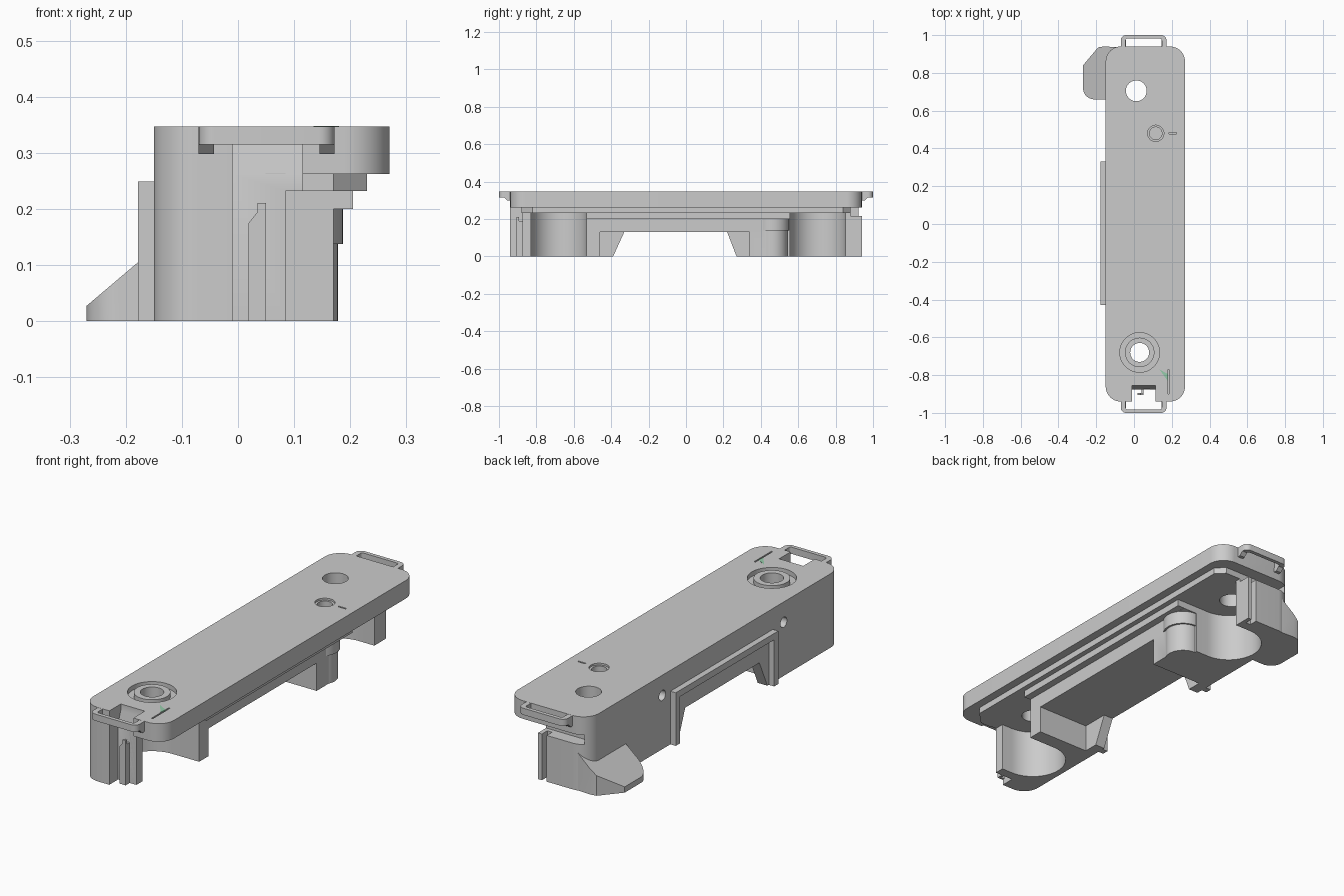
import bpy, bmesh, math
from mathutils import Vector

if "Cube" in bpy.data.objects:
    bpy.data.objects.remove(bpy.data.objects["Cube"])


def finish(name, bm):
    bmesh.ops.recalc_face_normals(bm, faces=bm.faces)
    me = bpy.data.meshes.new(name)
    bm.to_mesh(me)
    bm.free()
    ob = bpy.data.objects.new(name, me)
    bpy.context.collection.objects.link(ob)
    return ob


def prism(name, pts, lo, hi, axis='z'):
    """Extrude a 2D outline along z (xy outline), x (yz outline) or y (xz outline)."""
    bm = bmesh.new()
    place = {'z': lambda a, b: (a, b, lo), 'x': lambda a, b: (lo, a, b), 'y': lambda a, b: (a, lo, b)}[axis]
    face = bm.faces.new([bm.verts.new(place(*p)) for p in pts])
    new = bmesh.ops.extrude_face_region(bm, geom=[face])['geom']
    step = Vector([hi - lo if c == axis else 0 for c in 'xyz'])
    bmesh.ops.translate(bm, vec=step, verts=[g for g in new if isinstance(g, bmesh.types.BMVert)])
    return finish(name, bm)


def box(name, x0, x1, y0, y1, z0, z1):
    return prism(name, [(x0, y0), (x1, y0), (x1, y1), (x0, y1)], z0, z1)


def arc(cx, cy, r, a0, a1, n):
    return [(cx + r * math.cos(math.radians(a0 + (a1 - a0) * i / n)),
             cy + r * math.sin(math.radians(a0 + (a1 - a0) * i / n))) for i in range(n + 1)]


def disc(name, cx, cy, r, lo, hi, axis='z', n=48):
    return prism(name, arc(cx, cy, r, 0, 360, n)[:-1], lo, hi, axis)


def rounded(x0, x1, y0, y1, r, n=12):
    return (arc(x1 - r, y1 - r, r, 0, 90, n) + arc(x0 + r, y1 - r, r, 90, 180, n)
            + arc(x0 + r, y0 + r, r, 180, 270, n) + arc(x1 - r, y0 + r, r, 270, 360, n))


def combine(ob, other, op='DIFFERENCE'):
    m = ob.modifiers.new(op, 'BOOLEAN')
    m.operation, m.object, m.solver = op, other, 'EXACT'
    bpy.context.view_layer.objects.active = ob
    bpy.ops.object.modifier_apply(modifier=m.name)
    bpy.data.objects.remove(other)


# Main housing: full-height rounded block, carved below
TOP = 0.347
body = prism('housing', rounded(-0.15, 0.27, -0.94, 0.94, 0.08), 0, TOP)


def cut(tool):
    combine(body, tool)


# Stepped underside on the right edge and the ends
cut(prism('step_cut', [(0.05, -1.1), (0.05, -0.88), (0.17, -0.88), (0.23, -0.82), (0.23, 0.84),
                       (0.17, 0.9), (0.11, 0.9), (0.11, 1.1), (0.4, 1.1), (0.4, -1.1)], -0.1, 0.262))
for x, z in ((0.205, 0.232), (0.17, 0.2)):
    cut(prism('step_cut', [(0.085, -1.1), (0.085, -0.8), (x, -0.8), (x, 0.85), (0.11, 0.85),
                           (0.11, 1.1), (0.41, 1.1), (0.41, -1.1)], -0.11, z))

# Round pockets opening to the right
HOLES = ((0.03, -0.68, 0.05), (0.012, 0.705, 0.055))
for cx, cy, r in HOLES:
    cut(prism('pocket_cut', arc(0.03, cy, 0.149, 90, 270, 32) + [(0.42, cy - 0.149), (0.42, cy + 0.149)],
              -0.12, 0.232))

# Middle bay and the tapered opening in the left wall
cut(box('bay_cut', -0.1, 0.43, -0.46, 0.34, -0.13, 0.13))
cut(prism('opening_cut', [(-0.39, -0.001), (-0.4, -0.025), (0.28, -0.025), (0.27, 0), (0.22, 0.13), (-0.33, 0.13)],
          -0.3, -0.05, 'x'))

# Front notch with a sloped back, rear gap and slit
cut(box('notch_cut', -0.01, 0.115, -1.1, -0.875, -0.2, 0.5))
cut(prism('notch_slope_cut', [(-0.9, 0.262), (-0.875, 0.262), (-0.855, 0.316), (-0.855, 0.4), (-0.9, 0.4)],
          -0.01, 0.115, 'x'))
cut(box('gap_cut', -0.12, 0.2, 0.88, 1.1, 0.217, 0.262))
cut(box('slit_cut', 0.065, 0.09, 0.9, 1.1, -0.2, 0.24))

# Round lobe replacing the square corner beside the rear pocket
cut(box('corner_cut', 0.095, 0.4, 0.462, 0.62, -0.2, 0.199))
for cx, r, z0, z1 in ((0.097, 0.081, 0, 0.145), (0.098, 0.089, 0.137, 0.1995)):
    combine(body, disc('lobe', cx, 0.463, r, z0, z1), 'UNION')

# Top holes, ring groove, countersink and engraved slits
for cx, cy, r in HOLES:
    cut(disc('hole_cut', cx, cy, r, 0.15, 0.5))
groove = disc('groove', 0.03, -0.68, 0.105, 0.325, 0.4)
combine(groove, disc('groove_core', 0.03, -0.68, 0.078, 0.2, 0.5))
cut(groove)
cut(disc('screw_cut', 0.115, 0.48, 0.033, 0.215, 0.5))
cut(disc('countersink_cut', 0.115, 0.48, 0.043, 0.338, 0.5))
cut(box('slit_cut', 0.185, 0.225, 0.477, 0.484, 0.337, 0.5))
cut(box('slit_cut', 0.179, 0.186, -0.9, -0.77, 0.337, 0.5))

# Round holes through the left wall
for y in (-0.51, 0.39):
    cut(disc('side_hole_cut', y, 0.252, 0.024, -0.3, -0.11, 'x', 32))

parts = [body]

# Raised frame around the opening
frame = [(-0.43, 0), (-0.43, 0.249), (0.33, 0.249), (0.33, 0), (0.3, 0), (0.3, 0.219), (-0.4, 0.219), (-0.4, 0)]
parts.append(prism('side_frame', frame, -0.178, -0.148, 'x'))

# Front guide post and the thin hooked latch rib
parts.append(box('guide_post', 0.049, 0.085, -0.875, -0.835, 0, 0.264))
parts.append(prism('latch_rib', [(0.019, 0), (0.05, 0), (0.05, 0.21), (0.035, 0.21), (0.035, 0.195), (0.019, 0.175)],
                   -0.905, -0.894, 'y'))
parts.append(box('latch_web', 0.04, 0.05, -0.9, -0.87, 0, 0.19))

# Sloped foot at the rear left
foot = prism('foot', [(-0.145, 0.66), (-0.145, 0.86), (-0.07, 0.86), (-0.07, 0.935), (-0.16, 0.94),
                      (-0.19, 0.935), (-0.27, 0.84)] + arc(-0.21, 0.72, 0.06, 180, 270, 12), 0, 0.21)
combine(foot, prism('slope_cut', [(-0.31, -0.007), (0.0, 0.256), (0.0, 0.4), (-0.31, 0.4)], 0.5, 1.1, 'y'))
parts.append(foot)

# Strap loops with lugs at both ends
for s, end in ((1, 'rear'), (-1, 'front')):
    y0, y1 = sorted((s * 0.90, s * 1.0))
    loop = prism(end + '_strap_loop', rounded(-0.07, 0.172, y0, y1, 0.028, 8), 0.315, TOP - 0.0005)
    y0, y1 = sorted((s * 0.8, s * 0.982))
    combine(loop, prism('loop_cut', rounded(-0.045, 0.147, y0, y1, 0.01, 4), 0.2, 0.5))
    parts.append(loop)
    for x in (-0.07, 0.145):
        parts.append(prism(end + '_loop_lug', [(s * 0.93, 0.298), (s * 0.955, 0.298), (s * 0.975, 0.318),
                                               (s * 0.93, 0.318)], x, x + 0.027, 'x'))

# Small green marker
marker = prism('green_marker', [(0.135, -0.77), (0.18, -0.795), (0.178, -0.83)], 0.34, TOP + 0.0008)
green = bpy.data.materials.new('marker_green')
green.diffuse_color = (0.3, 0.6, 0.4, 1)
green.use_nodes = True
green.node_tree.nodes["Principled BSDF"].inputs["Base Color"].default_value = green.diffuse_color
marker.data.materials.append(green)

# Smooth the curved walls, keep the edges sharp
bpy.ops.object.select_all(action='DESELECT')
for ob in parts:
    ob.select_set(True)
bpy.context.view_layer.objects.active = body
bpy.ops.object.shade_smooth_by_angle(angle=math.radians(30))
